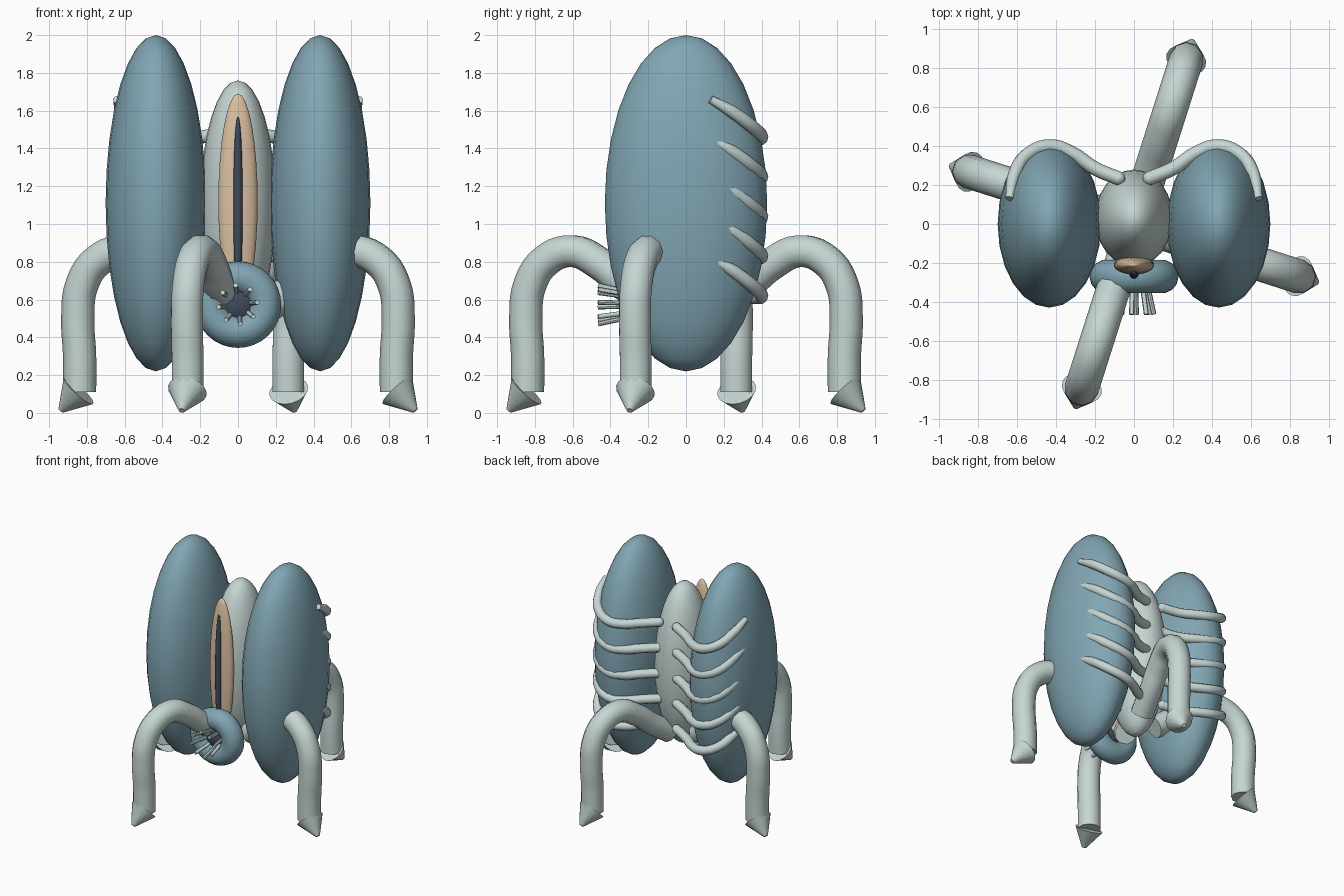
import bpy, math
from mathutils import Vector, Matrix

if "Cube" in bpy.data.objects:
    bpy.data.objects.remove(bpy.data.objects["Cube"])


def material(name, rgb):
    m = bpy.data.materials.new(name)
    m.diffuse_color = (*rgb, 1)
    m.use_nodes = True
    m.node_tree.nodes["Principled BSDF"].inputs["Base Color"].default_value = m.diffuse_color
    return m


BLUE = material("dusty blue", (0.22, 0.38, 0.45))
PALE = material("pale grey green", (0.56, 0.67, 0.65))
TAN = material("tan", (0.71, 0.53, 0.36))
DARK = material("dark slate", (0.05, 0.07, 0.11))


def finish(name, mat, angle=60):
    o = bpy.context.object
    o.name = name
    o.data.materials.clear()
    o.data.materials.append(mat)
    bpy.ops.object.shade_smooth_by_angle(angle=math.radians(angle))
    return o


def ellipsoid(name, mat, loc, radii, seg=24, rings=16):
    bpy.ops.mesh.primitive_uv_sphere_add(segments=seg, ring_count=rings, location=loc)
    bpy.context.object.scale = radii
    bpy.ops.object.transform_apply(location=False, rotation=False, scale=True)
    return finish(name, mat)


def cone(name, mat, a, b, r1, r2, seg=16):
    a, b = Vector(a), Vector(b)
    d = b - a
    bpy.ops.mesh.primitive_cone_add(vertices=seg, radius1=r1, radius2=r2, depth=d.length,
                                    location=(a + b) / 2,
                                    rotation=d.to_track_quat('Z', 'Y').to_euler())
    return finish(name, mat, 45)


def tube(name, mat, pts, r, taper=None):
    cu = bpy.data.curves.new(name, 'CURVE')
    cu.dimensions = '3D'
    cu.bevel_depth = r
    cu.bevel_resolution = 3
    cu.resolution_u = 5
    cu.use_fill_caps = True
    s = cu.splines.new('BEZIER')
    s.bezier_points.add(len(pts) - 1)
    for i, (bp, p) in enumerate(zip(s.bezier_points, pts)):
        bp.co = p
        bp.handle_left_type = bp.handle_right_type = 'AUTO'
        bp.radius = taper[i] if taper else 1
    o = bpy.data.objects.new(name, cu)
    bpy.context.collection.objects.link(o)
    bpy.ops.object.select_all(action='DESELECT')
    o.select_set(True)
    bpy.context.view_layer.objects.active = o
    bpy.ops.object.convert(target='MESH')
    return finish(name, mat)


# Central body with the slit eye on its front
ellipsoid("core_body", PALE, (0, 0.03, 1.1), (0.2, 0.25, 0.66))
ellipsoid("eye", TAN, (0, -0.21, 1.12), (0.104, 0.05, 0.57))
ellipsoid("pupil_slit", DARK, (0, -0.25, 1.1), (0.026, 0.032, 0.47), 16, 12)

# Side lobes
for side, s in (("left", -1), ("right", 1)):
    ellipsoid(side + "_lobe", BLUE, (s * 0.435, 0, 1.11), (0.266, 0.43, 0.89))

    # Ribs wrapping from the core around the back of each lobe
    path = [(0.08, 0.235, 0.02), (0.2, 0.285, 0), (0.32, 0.365, -0.01), (0.43, 0.4, 0),
            (0.55, 0.355, 0.05), (0.615, 0.25, 0.13), (0.64, 0.13, 0.2)]
    for i in range(5):
        z0 = 1.46 - i * 0.21
        pts = [(s * x, y, z0 + z) for x, y, z in path]
        tube(f"{side}_rib_{i + 1}", PALE, pts, 0.036, (1, 1, 1, 1, 1, 0.95, 0.6))
        ellipsoid(f"{side}_rib_end_{i + 1}", PALE, pts[0], (0.036,) * 3, 12, 8)

# Mouth ring with its dark throat
MZ = 0.573
bpy.ops.mesh.primitive_torus_add(major_segments=32, minor_segments=14, major_radius=0.142,
                                 minor_radius=0.087, location=(0, -0.27, MZ),
                                 rotation=(math.pi / 2, 0, 0))
finish("mouth_ring", BLUE)
ellipsoid("throat", DARK, (0, -0.27, MZ), (0.1, 0.06, 0.1), 20, 12)

# Teeth splaying out of the mouth
for i in range(8):
    a = math.tau * i / 8 + 0.12
    c, sn = math.cos(a), math.sin(a)
    cone(f"tooth_{i + 1}", PALE, (0.065 * c, -0.29, MZ + 0.065 * sn),
         (0.103 * c, -0.465, MZ + 0.103 * sn), 0.013, 0.013, 8)

# Four arched legs with pointed feet, a quarter turn apart
leg = [(0.16, 0.56), (0.34, 0.68), (0.48, 0.79), (0.63, 0.856), (0.78, 0.805),
       (0.87, 0.67), (0.89, 0.5), (0.88, 0.3), (0.88, 0.11)]
for i, name in enumerate(("front", "right", "back", "left")):
    a = math.atan2(-0.88, -0.28) + i * math.pi / 2
    c, sn = math.cos(a), math.sin(a)
    tube(name + "_leg", PALE, [(r * c, r * sn, z) for r, z in leg], 0.088)
    cone(name + "_foot", PALE, (0.885 * c, 0.885 * sn, 0.118), (0.985 * c, 0.985 * sn, 0.012),
         0.105, 0.016)
